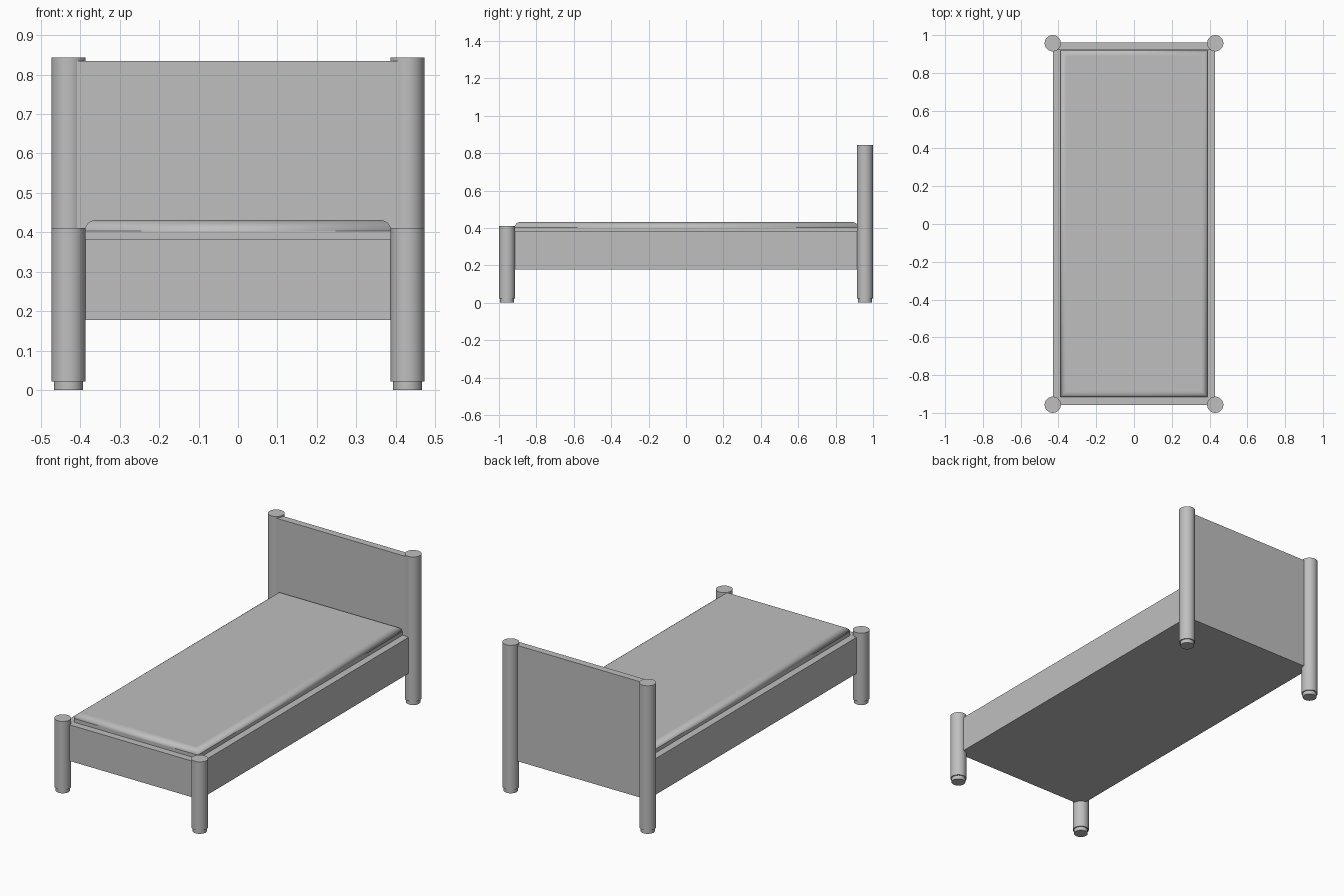
import bpy
import bmesh
import math

default_cube = bpy.data.objects.get("Cube")
if default_cube:
    bpy.data.objects.remove(default_cube, do_unlink=True)

grey = bpy.data.materials.new("plain grey")
colour = (0.52, 0.52, 0.52, 1)
grey.use_nodes = True
grey.diffuse_color = colour
grey.node_tree.nodes["Principled BSDF"].inputs["Base Color"].default_value = colour

POST_X, POST_Y = 0.43, 0.957


def finish(obj, name):
    obj.name = name
    obj.data.materials.append(grey)
    bpy.ops.object.select_all(action="DESELECT")
    obj.select_set(True)
    bpy.context.view_layer.objects.active = obj
    bpy.ops.object.shade_smooth_by_angle(angle=math.radians(35))
    return obj


def box(name, low, high):
    size = [b - a for a, b in zip(low, high)]
    centre = [(a + b) / 2 for a, b in zip(low, high)]
    bpy.ops.mesh.primitive_cube_add(size=1, location=centre)
    obj = bpy.context.object
    for v in obj.data.vertices:
        v.co = [c * s for c, s in zip(v.co, size)]
    return finish(obj, name)


def cylinder(name, x, y, radius, bottom, top):
    bpy.ops.mesh.primitive_cylinder_add(
        vertices=40, radius=radius, depth=top - bottom,
        location=(x, y, (bottom + top) / 2))
    return finish(bpy.context.object, name)


# Four round posts, each on a slightly narrower foot
for side, sx in (("left", 1), ("right", -1)):
    for end, sy, top in (("front", -1, 0.411), ("back", 1, 0.843)):
        x, y = sx * POST_X, sy * POST_Y
        cylinder(f"{end}_{side}_post", x, y, 0.043, 0.022, top)
        cylinder(f"{end}_{side}_foot", x, y, 0.037, 0, 0.022)

# Side rails, foot rail, headboard and bottom panel
for side, sx in (("left", 1), ("right", -1)):
    xs = sorted((sx * 0.39, sx * POST_X))
    box(f"{side}_rail", (xs[0], -POST_Y, 0.178), (xs[1], 0.92, 0.383))
box("foot_rail", (-0.39, -POST_Y, 0.178), (0.39, -0.917, 0.383))
box("headboard", (-POST_X, 0.92, 0.178), (POST_X, 0.96, 0.835))
box("bottom_panel", (-0.39, -0.917, 0.178), (0.39, 0.92, 0.2))

# Mattress with rounded top edges
mattress = box("mattress", (-0.389, -0.916, 0.2), (0.389, 0.919, 0.431))
bm = bmesh.new()
bm.from_mesh(mattress.data)
top_z = max(v.co.z for v in bm.verts)
rim = [e for e in bm.edges if all(v.co.z > top_z - 0.001 for v in e.verts)]
bmesh.ops.bevel(bm, geom=rim, offset=0.028, segments=6, profile=0.5, affect="EDGES")
for f in bm.faces:
    f.smooth = True
bm.to_mesh(mattress.data)
bm.free()
